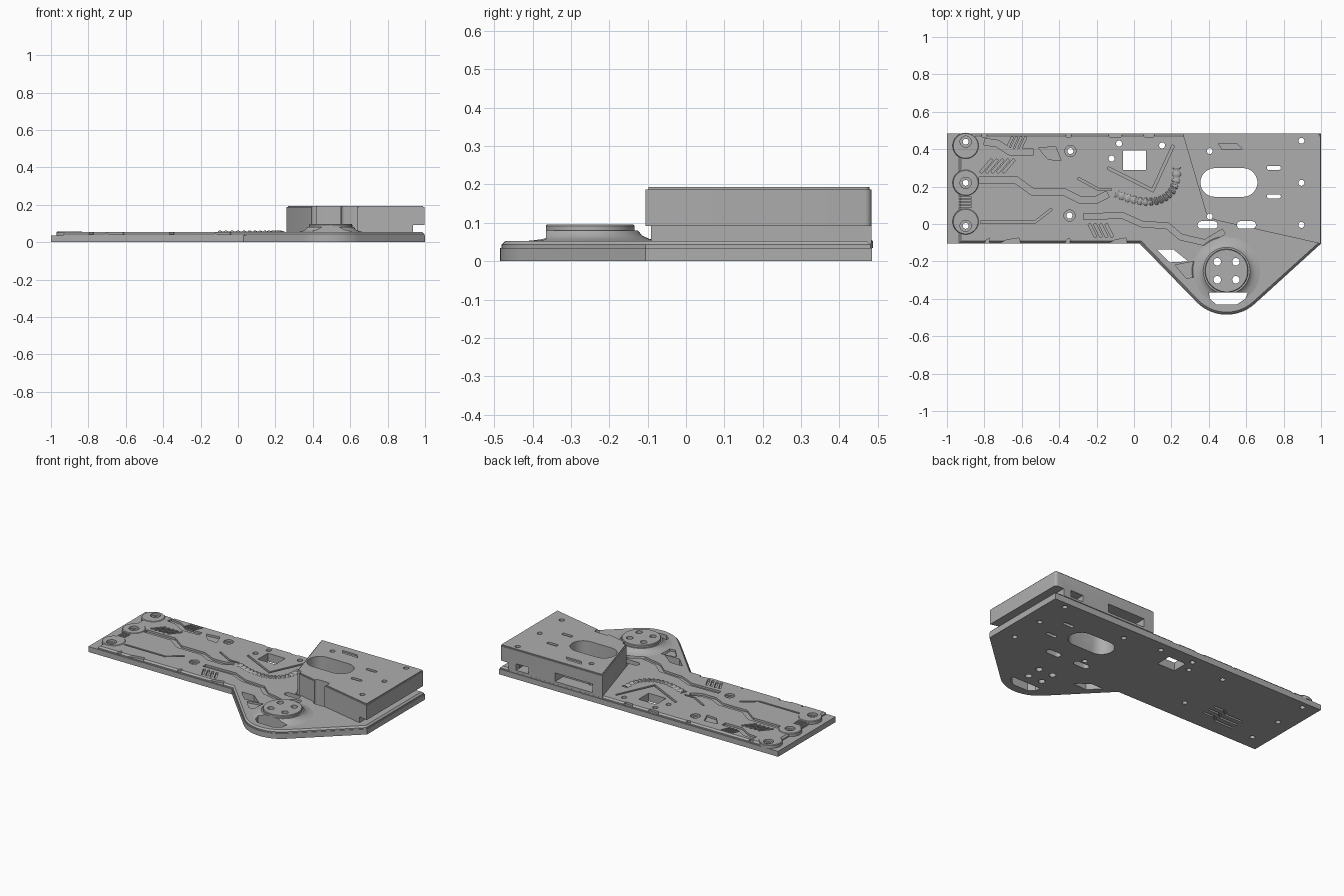
import bpy, bmesh, math
from mathutils import Vector
from mathutils.geometry import interpolate_bezier

if "Cube" in bpy.data.objects:
    bpy.data.objects.remove(bpy.data.objects["Cube"])

grey = bpy.data.materials.new("grey plastic")
grey.diffuse_color = (0.42, 0.42, 0.42, 1)
grey.use_nodes = True
grey.node_tree.nodes["Principled BSDF"].inputs["Base Color"].default_value = grey.diffuse_color


def add_object(name, bm):
    bmesh.ops.recalc_face_normals(bm, faces=bm.faces)
    me = bpy.data.meshes.new(name)
    bm.to_mesh(me)
    bm.free()
    me.materials.append(grey)
    ob = bpy.data.objects.new(name, me)
    bpy.context.collection.objects.link(ob)
    return ob


def prism(bm, pts, z0, z1):
    face = bm.faces.new([bm.verts.new((x, y, z0)) for x, y in pts])
    up = bmesh.ops.extrude_face_region(bm, geom=[face])["geom"]
    bmesh.ops.translate(bm, verts=[v for v in up if isinstance(v, bmesh.types.BMVert)], vec=(0, 0, z1 - z0))


def solid(name, pts, z0, z1, bevel=0, keep=lambda e: True, seg=1):
    bm = bmesh.new()
    prism(bm, pts, z0, z1)
    if bevel:
        edges = [e for e in bm.edges if all(v.co.z > z1 - 1e-5 for v in e.verts) and keep(e)]
        bmesh.ops.bevel(bm, geom=edges, offset=bevel, segments=seg, affect='EDGES')
    return add_object(name, bm)


def circle(x, y, r, n=24, a0=0, a1=2 * math.pi):
    full = abs(a1 - a0 - 2 * math.pi) < 1e-6
    k = n if full else n - 1
    return [(x + r * math.cos(a0 + (a1 - a0) * i / k), y + r * math.sin(a0 + (a1 - a0) * i / k)) for i in range(n)]


def slot(x0, x1, y, r):
    h = math.pi / 2
    return circle(x1 - r, y, r, 12, -h, h) + circle(x0 + r, y, r, 12, h, 3 * h)


def rect(x0, x1, y0, y1):
    return [(x0, y0), (x1, y0), (x1, y1), (x0, y1)]


def ribbon(path, w):
    """Outline of a mitred strip along a path."""
    p = [Vector(q) for q in path]
    left, right = [], []
    for i, q in enumerate(p):
        d0 = (q - p[i - 1]).normalized() if i else (p[1] - q).normalized()
        d1 = (p[i + 1] - q).normalized() if i < len(p) - 1 else d0
        n0, n1 = Vector((-d0.y, d0.x)), Vector((-d1.y, d1.x))
        m = (n0 + n1).normalized()
        off = m * (w / 2 / max(m.dot(n0), 0.4))
        left.append(tuple(q + off))
        right.append(tuple(q - off))
    return left + right[::-1]


def cutter(name, shapes):
    bm = bmesh.new()
    for pts, z0, z1 in shapes:
        prism(bm, pts, z0, z1)
    ob = add_object(name, bm)
    ob.hide_render = True
    return ob


def cut(ob, tool):
    m = ob.modifiers.new("cut", 'BOOLEAN')
    m.operation, m.solver, m.use_self, m.object = 'DIFFERENCE', 'EXACT', True, tool
    bpy.context.view_layer.objects.active = ob
    bpy.ops.object.modifier_apply(modifier=m.name)


# Plate outline: long rectangle with a rounded triangular lobe at the front
def outline(inset, left):
    c, r = Vector((0.495, -0.26)), 0.225 - inset
    angles = []
    for p, s in ((Vector((0.03 + inset, -0.1)), 1), (Vector((1 - inset, -0.105)), -1)):
        d = p - c
        angles.append(math.atan2(d.y, d.x) % (2 * math.pi) + s * math.acos(r / d.length))
    if angles[1] < angles[0]:
        angles[1] += 2 * math.pi
    arc = circle(c.x, c.y, r, 24, angles[0], angles[1])
    return [(left, 0.485 - inset), (left, -0.105 + inset), (0.03 + inset, -0.105 + inset)] + arc + \
           [(1 - inset, -0.105), (1 - inset, 0.485 - inset)]


DECK = 0.053
base = solid("base_plate", outline(0, -1), 0, 0.035)
deck = solid("deck", outline(0.004, -0.935), 0.034, DECK, 0.01)

# Screw tabs along the left end
left_screws = [(-0.9, 0.44), (-0.9, 0.22), (-0.9, -0.01)]
tabs = [solid("screw_tab", circle(x, y if abs(y - 0.22) < .1 else y + (0.22 - y) * 0.1, 0.07, 32),
              0.034, 0.056, 0.004) for x, y in left_screws]

# Raised housing with rounded back corner
body = [(0.26, 0.484), (0.385, 0.06), (0.40, 0.035), (0.44, 0.02), (0.996, -0.105)]
body += circle(0.978, 0.466, 0.018, 6, 0, math.pi / 2)
housing = solid("housing", body, 0.045, 0.193, 0.006, seg=2)

# Motor mount with flared foot
mx, my = 0.495, -0.25
bm = bmesh.new()
prof = [(0, 0.04), (0.185, 0.04), (0.18, 0.053), (0.155, 0.058), (0.135, 0.067), (0.125, 0.08), (0.116, 0.08),
        (0.116, 0.092), (0.113, 0.096), (0, 0.096)]
vs = [bm.verts.new((mx + r, my, z)) for r, z in prof]
es = [bm.edges.new(p) for p in zip(vs, vs[1:])]
bmesh.ops.spin(bm, geom=vs + es, cent=(mx, my, 0), axis=(0, 0, 1), angle=2 * math.pi, steps=48)
bmesh.ops.remove_doubles(bm, verts=bm.verts, dist=1e-4)
mount = add_object("motor_mount", bm)

# Through holes
screws = left_screws + [(-0.34, 0.39), (-0.345, 0.045)]
pins = [(-0.12, 0.35), (-0.08, 0.43), (0.15, 0.42), (0.405, 0.39), (0.405, 0.04),
        (0.895, 0.445), (0.895, 0.22), (0.895, -0.005)]
motor = [(mx + sx * 0.05, my + sy * 0.048) for sx in (-1, 1) for sy in (-1, 1)]
through = [circle(x, y, 0.016, 16) for x, y in screws + pins] + [circle(x, y, 0.02, 20) for x, y in motor]
through += [rect(-0.06, 0.065, 0.29, 0.392), slot(0.355, 0.66, 0.222, 0.077),
            slot(0.71, 0.785, 0.3, 0.011), slot(0.71, 0.785, 0.148, 0.011),
            slot(0.34, 0.447, -0.005, 0.02), slot(0.55, 0.652, -0.005, 0.02),
            [(0.12, -0.135), (0.21, -0.135), (0.29, -0.2), (0.19, -0.205)],
            [(0.4, -0.365), (0.61, -0.365), (0.595, -0.4), (0.55, -0.43), (0.44, -0.43), (0.405, -0.4)]]
holes = cutter("hole_cutter", [(p, -0.1, 0.4) for p in through])

# Engraved deck traces, hatching, counterbores and edge notches
F = 0.04
traces = [([(-0.8, 0.44), (-0.73, 0.43), (-0.66, 0.385), (-0.54, 0.385)], 0.035),
          ([(-0.83, 0.235), (-0.63, 0.235), (-0.54, 0.17), (-0.37, 0.17), (-0.29, 0.13), (-0.2, 0.13),
            (-0.14, 0.16)], 0.035),
          ([(-0.82, 0.01), (-0.53, 0.01), (-0.44, 0.08)], 0.012),
          ([(-0.27, 0.04), (-0.06, 0.045), (0.04, 0), (0.18, -0.01), (0.25, -0.07), (0.38, -0.1), (0.48, -0.04)], 0.03),
          ([(-0.3, 0.245), (-0.19, 0.185), (-0.12, 0.185)], 0.012),
          ([(-0.14, 0.3), (0.1, 0.18), (0.21, 0.42)], 0.014)]
marks = [(ribbon(p, w), F, 0.08) for p, w in traces]
for i in range(5):
    marks.append((ribbon([(-0.82 + 0.03 * i, 0.275), (-0.76 + 0.03 * i, 0.345)], 0.014), F, 0.08))
for i in range(4):
    x = -0.24 + 0.03 * i
    marks.append((ribbon([(x, 0.0), (x + 0.035, -0.07)], 0.014), F, 0.08))
    marks.append((ribbon([(-0.68 + 0.024 * i, 0.4), (-0.65 + 0.024 * i, 0.465)], 0.011), F, 0.08))
    y = 0.088 + 0.016 * i
    marks.append((rect(-0.945, -0.87, y, y + 0.008), F, 0.08))
marks += [(circle(x, y, 0.03, 24), F, 0.08) for x, y in screws]
marks.append(([(-0.51, 0.405), (-0.42, 0.415), (-0.39, 0.34), (-0.46, 0.345)], F, 0.08))
marks.append(([(0.22, -0.22), (0.32, -0.2), (0.35, -0.28), (0.28, -0.29)], F, 0.08))
for x, w in ((-0.79, 0.02), (-0.68, 0.08), (-0.36, 0.02), (-0.1, 0.07)):
    marks.append(([(x - w, -0.12), (x + w, -0.12), (x + w * 0.8, -0.075), (x, -0.085)], F, 0.08))
for x, w in ((-0.8, 0.02), (-0.35, 0.02), (-0.1, 0.05), (0.08, 0.04)):
    marks.append((([(x - w, 0.5), (x + w, 0.5), (x + w * 0.6, 0.465), (x - w * 0.6, 0.465)]), F, 0.08))
engraving = cutter("engraving_cutter", marks)

# Grooves under the plate
under = cutter("underside_cutter", [(ribbon([(-0.74, y), (-0.62, y), (-0.58, y + 0.03), (-0.5, y + 0.03)], 0.014),
                                     -0.05, 0.012) for y in (0.0, 0.045, 0.09)])

# Housing side slot, back windows and shallow top mark
pockets = cutter("pocket_cutter", [
    (rect(0.935, 1.1, -0.2, 0.6), 0.03, 0.092),
    ([(0.33, 0.6), (0.33, 0.40), (0.6, 0.40), (0.6, 0.6)], 0.06, 0.115),
    (rect(0.79, 0.88, 0.38, 0.6), 0.058, 0.1),
    ([(0.45, 0.43), (0.55, 0.43), (0.58, 0.4), (0.47, 0.4)], 0.183, 0.25)])

for ob in [base, deck, housing, mount] + tabs:
    cut(ob, holes)
for ob in [deck] + tabs:
    cut(ob, engraving)
cut(base, under)
cut(housing, pockets)
for tool in (holes, engraving, under, pockets):
    bpy.data.objects.remove(tool, do_unlink=True)

# Ribbed hose lying in the deck
path = interpolate_bezier(Vector((-0.1, 0.165, 0.04)), Vector((0.06, 0.09, 0.04)),
                          Vector((0.24, 0.09, 0.04)), Vector((0.228, 0.3, 0.04)), 61)
bm = bmesh.new()
rings = []
for i, p in enumerate(path):
    t = (path[min(i + 1, 60)] - path[max(i - 1, 0)]).normalized()
    side, k = Vector((-t.y, t.x, 0)), 1 if i % 4 < 2 else 0.78
    rings.append([bm.verts.new(p + side * 0.029 * k * math.cos(a) + Vector((0, 0, 0.022 * k * math.sin(a))))
                  for a in (2 * math.pi * j / 12 for j in range(12))])
for a, b in zip(rings, rings[1:]):
    for j in range(12):
        bm.faces.new((a[j], a[j - 1], b[j - 1], b[j]))
bm.faces.new(rings[0])
bm.faces.new(rings[-1])
hose = add_object("ribbed_hose", bm)

# Smooth round walls, keep edges sharp
bpy.ops.object.select_all(action='DESELECT')
for ob in [base, deck, housing, mount, hose] + tabs:
    ob.select_set(True)
bpy.context.view_layer.objects.active = base
bpy.ops.object.shade_smooth_by_angle(angle=math.radians(30))
